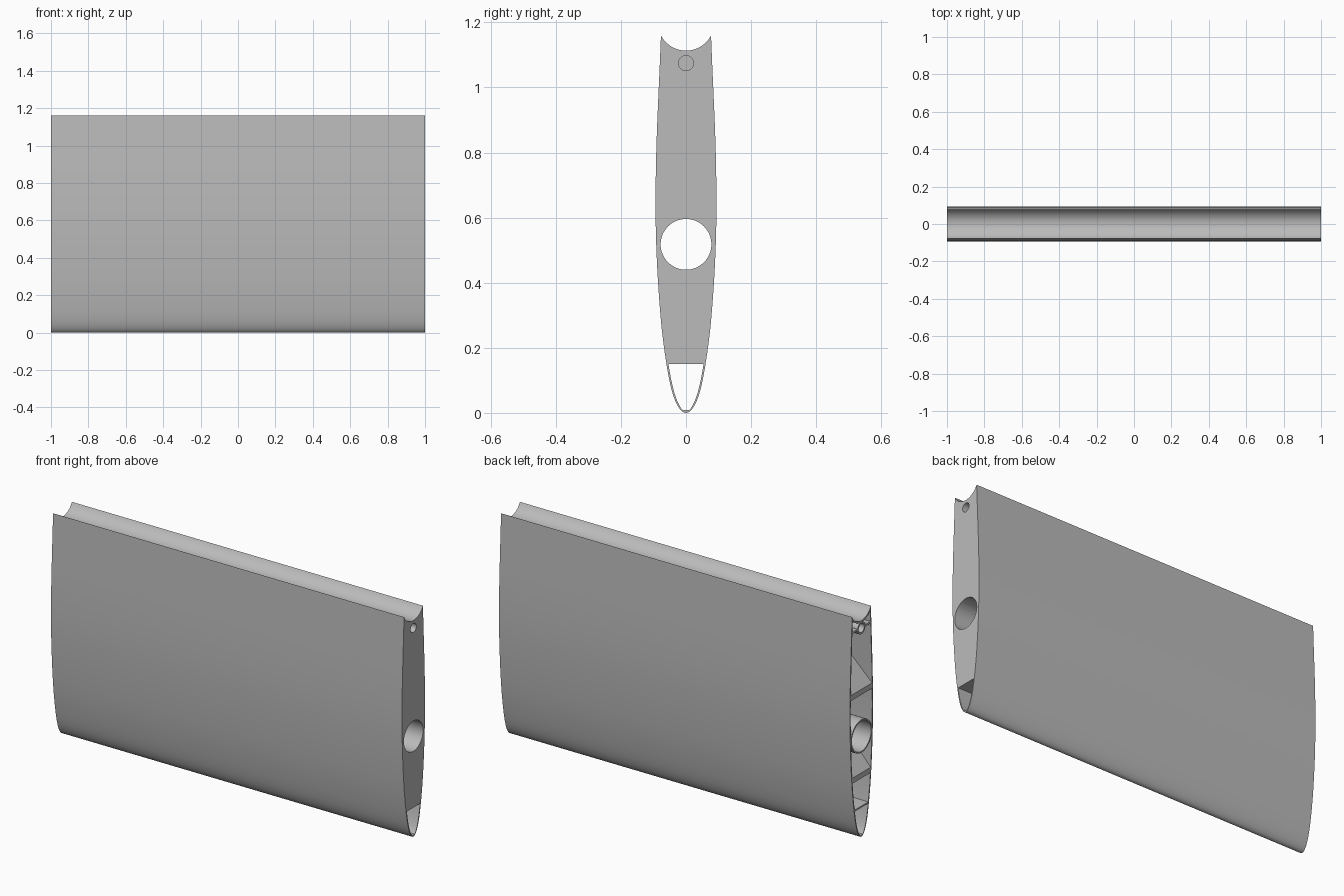
import bpy, bmesh, math

if "Cube" in bpy.data.objects:
    bpy.data.objects.remove(bpy.data.objects["Cube"], do_unlink=True)

grey = bpy.data.materials.new("plain_grey")
grey.use_nodes = True
grey.diffuse_color = (0.5, 0.5, 0.5, 1)
grey.node_tree.nodes["Principled BSDF"].inputs["Base Color"].default_value = (0.5, 0.5, 0.5, 1)

WALL = 0.006
CAP = 0.985          # inner face of the closed end
BORE_Z, BORE_R = 0.518, 0.078
PIN_Z, PIN_R = 1.075, 0.023
GROOVE_Z = 1.2       # centre height of the hinge groove

# Half thickness of the aerofoil as (root of height, half width)
FOIL = [(0, 0), (.224, .038), (.387, .06), (.548, .0785),
        (.742, .0925), (.894, .0915), (1.077, .077)]


def half_width(z):
    """Smooth interpolation through the aerofoil points."""
    s = min(math.sqrt(z), FOIL[-1][0])
    i = max(k for k in range(len(FOIL) - 1) if FOIL[k][0] <= s)

    def slope(k):
        a, b = FOIL[max(k - 1, 0)], FOIL[min(k + 1, len(FOIL) - 1)]
        return (b[1] - a[1]) / (b[0] - a[0])
    (s0, w0), (s1, w1) = FOIL[i], FOIL[i + 1]
    h = s1 - s0
    t = (s - s0) / h
    return ((2*t**3 - 3*t*t + 1) * w0 + (t**3 - 2*t*t + t) * h * slope(i)
            + (3*t*t - 2*t**3) * w1 + (t**3 - t*t) * h * slope(i + 1))


def section(inset, z0, z1, groove):
    """Closed y-z outline between two heights, with a concave or flat top."""
    n = 40
    a, b = math.sqrt(z0), math.sqrt(z1)
    zs = [(a + (b - a) * i / n) ** 2 for i in range(n + 1)]
    side = [(max(half_width(z) - inset, 0), z) for z in zs]
    top = []
    if groove:
        y1, drop = side[-1][0], GROOVE_Z - z1
        r, ang = math.hypot(y1, drop), math.atan2(y1, drop)
        for i in range(1, 24):
            t = ang * (1 - i / 12)
            top.append((r * math.sin(t), GROOVE_Z - r * math.cos(t)))
    return side + top + [(-y, z) for y, z in reversed(side) if y > 0]


def circle(z, r, n=64):
    return [(r * math.cos(2 * math.pi * i / n), z + r * math.sin(2 * math.pi * i / n))
            for i in range(n)]


def add_prism(bm, ends):
    """Solid between two matching lists of points."""
    a, b = [[bm.verts.new(p) for p in end] for end in ends]
    bm.faces.new(a)
    bm.faces.new(b[::-1])
    for i in range(len(a)):
        j = (i + 1) % len(a)
        bm.faces.new((a[i], b[i], b[j], a[j]))


def make(name, prisms):
    bm = bmesh.new()
    for ends in prisms:
        add_prism(bm, ends)
    bmesh.ops.recalc_face_normals(bm, faces=bm.faces)
    mesh = bpy.data.meshes.new(name)
    bm.to_mesh(mesh)
    bm.free()
    ob = bpy.data.objects.new(name, mesh)
    bpy.context.collection.objects.link(ob)
    mesh.materials.append(grey)
    return ob


def along_x(outline, x0, x1):
    return [[(x, y, z) for y, z in outline] for x in (x0, x1)]


def shape(ob, tool_prisms, operation="DIFFERENCE"):
    """Cut or trim an object with a temporary solid."""
    tool = make("cutter", tool_prisms)
    tool.hide_render = True
    mod = ob.modifiers.new("shape", "BOOLEAN")
    mod.operation, mod.solver, mod.object = operation, "EXACT", tool
    bpy.context.view_layer.objects.active = ob
    bpy.ops.object.modifier_apply(modifier=mod.name)
    bpy.data.objects.remove(tool, do_unlink=True)


def finish(ob):
    bpy.ops.object.select_all(action="DESELECT")
    ob.select_set(True)
    bpy.context.view_layer.objects.active = ob
    bpy.ops.object.shade_smooth_by_angle(angle=math.radians(30))


inside = section(WALL, 0.158, 1.138, True)
bore = along_x(circle(BORE_Z, BORE_R), -1.1, 1.1)
pin_holes = [along_x(circle(PIN_Z, PIN_R, 32), s * 0.7, s * 1.1) for s in (-1, 1)]

# Skin with nose channel, hollow main bay and a closed end plate
skin = make("wing_skin", [along_x(section(0, 0, 1.16, True), -1, 1)])
shape(skin, [along_x(section(WALL, 0.009, 0.15, False), -1.1, 1.1)])
shape(skin, [along_x(inside, -1.1, CAP)])
shape(skin, [bore])
shape(skin, pin_holes)
finish(skin)

# Sleeve for the main spar
sleeve = make("spar_sleeve", [along_x(circle(BORE_Z, BORE_R + 0.007), -1, CAP)])
shape(sleeve, [bore])
finish(sleeve)

# Sleeve for the locating pins, blind from both ends
pin_sleeve = make("pin_sleeve", [along_x(circle(PIN_Z, PIN_R + 0.009, 32), -1, CAP)])
shape(pin_sleeve, pin_holes)
finish(pin_sleeve)

# Webs joining the pin sleeve to the skin
for name, s in (("left_pin_web", 1), ("right_pin_web", -1)):
    y0, y1 = s * 0.028, s * (half_width(PIN_Z) - WALL / 2)
    finish(make(name, [along_x([(y0, PIN_Z - .005), (y1, PIN_Z - .005),
                                (y1, PIN_Z + .005), (y0, PIN_Z + .005)], -0.999, CAP)]))

# Diagonal ribs rising towards the closed end
slabs = []
for k in range(-5, 2):
    z = 0.315 + 0.43 * k
    corners = [(-1.05, z - .064), (1.05, z + 2.036), (1.05, z + 2.064), (-1.05, z - .036)]
    slabs.append([[(x, y, h) for x, h in corners] for y in (-0.2, 0.2)])
ribs = make("diagonal_ribs", slabs)
shape(ribs, [along_x(inside, -1, CAP)], "INTERSECT")
shape(ribs, [along_x(circle(BORE_Z, BORE_R + 0.004), -1.1, 1.1)])
shape(ribs, [along_x(circle(PIN_Z, PIN_R + 0.004, 32), -1.1, 1.1)])
finish(ribs)
